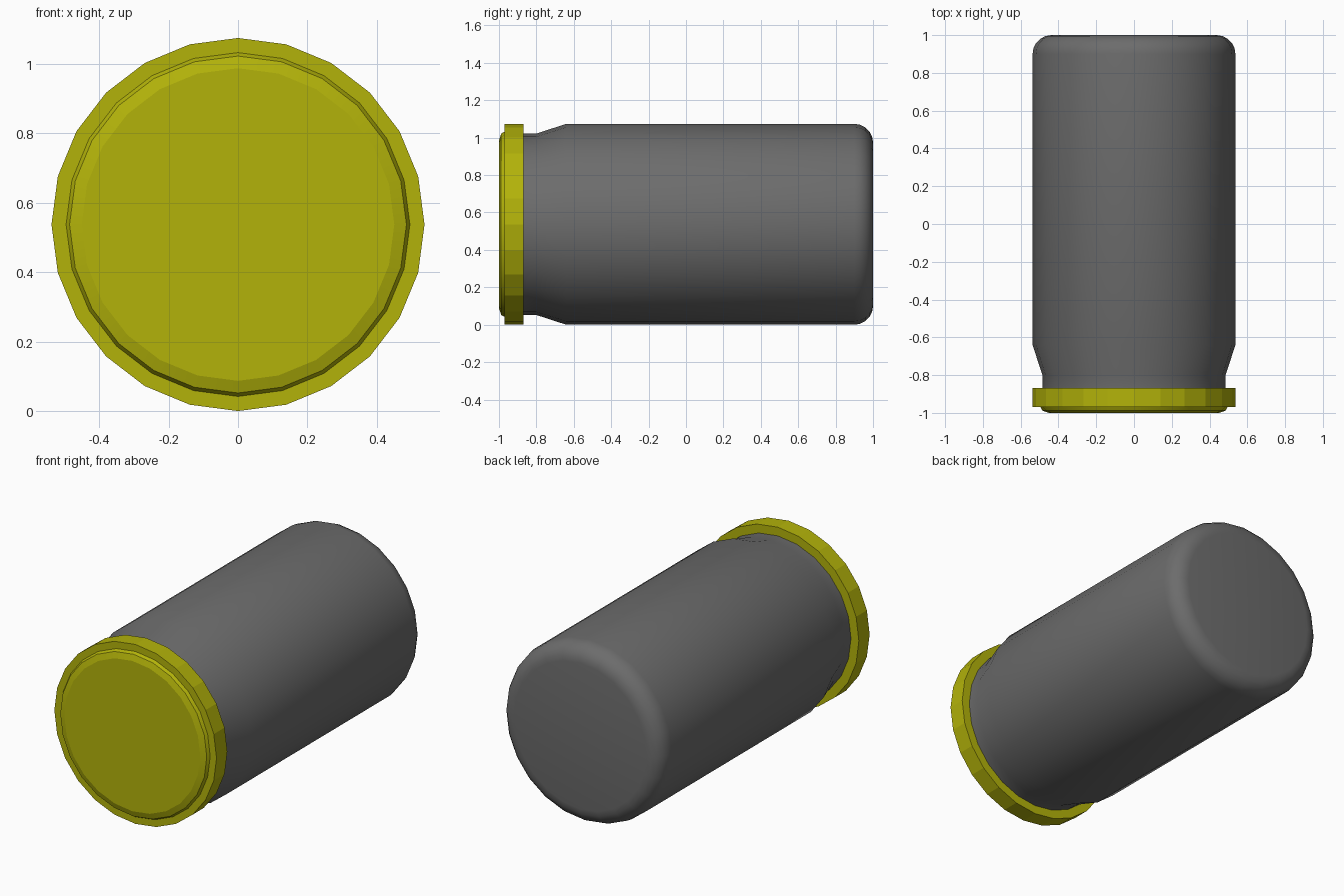
import bpy, bmesh, math

if "Cube" in bpy.data.objects:
    bpy.data.objects.remove(bpy.data.objects["Cube"])

SIDES = 24
CZ = 0.54  # axis height


def lathe(name, profile, smooth_angle):
    """Revolve (radius, y) points around the y axis and cap both ends."""
    bm = bmesh.new()
    rings = []
    for r, y in profile:
        rings.append([bm.verts.new((r * math.sin(2 * math.pi * i / SIDES), y,
                                    CZ + r * math.cos(2 * math.pi * i / SIDES)))
                      for i in range(SIDES)])
    for a, b in zip(rings, rings[1:]):
        for i in range(SIDES):
            j = (i + 1) % SIDES
            bm.faces.new((a[i], a[j], b[j], b[i]))
    bm.faces.new(rings[0])
    bm.faces.new(rings[-1])
    bmesh.ops.recalc_face_normals(bm, faces=bm.faces)
    mesh = bpy.data.meshes.new(name)
    bm.to_mesh(mesh)
    bm.free()
    obj = bpy.data.objects.new(name, mesh)
    bpy.context.collection.objects.link(obj)
    bpy.ops.object.select_all(action='DESELECT')
    obj.select_set(True)
    bpy.context.view_layer.objects.active = obj
    bpy.ops.object.shade_smooth_by_angle(angle=math.radians(smooth_angle))
    return obj


def material(name, color):
    mat = bpy.data.materials.new(name)
    mat.diffuse_color = color
    mat.use_nodes = True
    mat.node_tree.nodes["Principled BSDF"].inputs["Base Color"].default_value = mat.diffuse_color
    return mat


# Jar: neck, sloped shoulder, straight wall, rounded base edge
base_edge = [(0.437 + 0.1 * math.cos(math.radians(a)),
              0.9 + 0.1 * math.sin(math.radians(a))) for a in range(0, 91, 18)]
jar = lathe("jar_body", [(0.485, -0.9), (0.485, -0.8), (0.537, -0.64)] + base_edge, 40)
jar.data.materials.append(material("jar_grey", (0.15, 0.15, 0.15, 1)))

# Lid: wide faceted band with a slightly raised, chamfered front disc
lid = lathe("lid", [(0.47, -0.868), (0.537, -0.868), (0.537, -0.97),
                    (0.495, -0.97), (0.485, -0.988), (0.45, -1.0)], 14)
lid.data.materials.append(material("lid_yellow", (0.45, 0.45, 0.003, 1)))

# Rest the widest ring exactly on the ground
for obj in (jar, lid):
    obj.location.z = 0.537 - CZ
